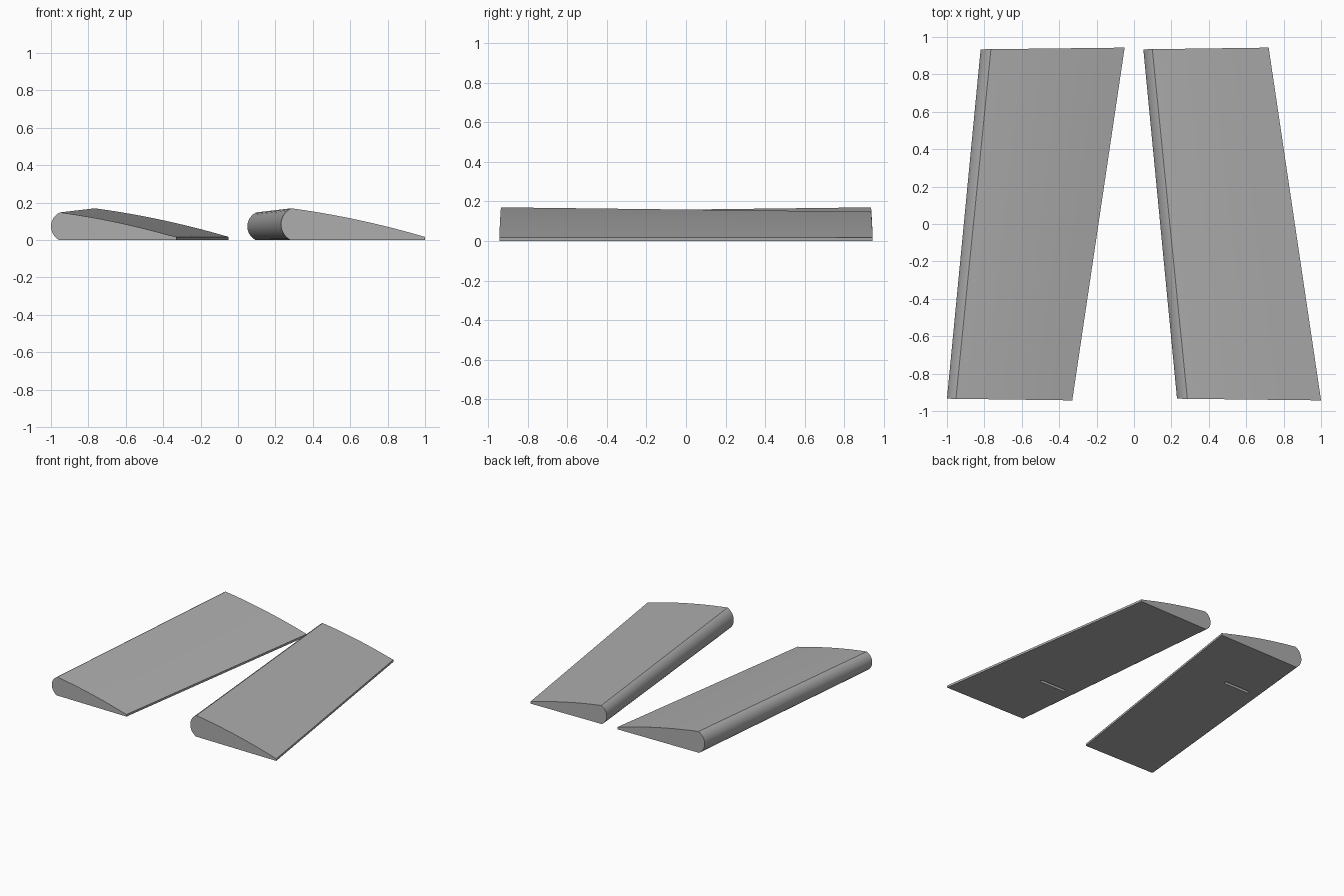
import bpy
import bmesh
import math

if "Cube" in bpy.data.objects:
    bpy.data.objects.remove(bpy.data.objects["Cube"])

grey = bpy.data.materials.new("mid grey")
grey.diffuse_color = (0.42, 0.42, 0.42, 1)
grey.use_nodes = True
grey.node_tree.nodes["Principled BSDF"].inputs["Base Color"].default_value = grey.diffuse_color

CHORD, TIP_CHORD, HEIGHT = 0.77, 0.67, 0.172
HALF_SPAN = 0.94
RADIUS, CENTRE_Z = 0.0947, 0.084
TAIL = 0.017


def profile():
    """Flat-bottomed section: round nose, gently arched top, blunt tail."""
    a0 = math.asin(CENTRE_Z / RADIUS)
    a1 = math.asin((HEIGHT - 0.002 - CENTRE_Z) / RADIUS)
    pts = []
    for i in range(17):                                  # nose arc, bottom to top
        a = -a0 + (a0 + a1) * i / 16
        pts.append((RADIUS - RADIUS * math.cos(a), CENTRE_Z + RADIUS * math.sin(a)))
    x0, z0 = pts[-1]
    for i in range(1, 13):                               # arched top
        t = i / 12
        pts.append((x0 + (CHORD - x0) * t,
                    z0 + (TAIL - z0) * t + 0.056 * t * (1 - t)))
    pts.append((CHORD, 0))
    return pts


def wing(name, large_x, small_x, large_y):
    """Loft from the large root section to the scaled tip section."""
    bm = bmesh.new()
    rings = []
    for x, scale, side in ((large_x, 1, large_y), (small_x, TIP_CHORD / CHORD, -large_y)):
        ring = []
        for px, pz in profile():
            y = side * (HALF_SPAN - 0.006 + 0.009 * px / CHORD)
            z = TAIL if abs(pz - TAIL) < 1e-6 and px > 0.7 else pz * scale
            ring.append(bm.verts.new((x + px * scale, y, z)))
        rings.append(ring)
    n = len(rings[0])
    for i in range(n):
        j = (i + 1) % n
        bm.faces.new((rings[0][i], rings[0][j], rings[1][j], rings[1][i]))
    bm.faces.new(rings[0])
    bm.faces.new(rings[1])
    bmesh.ops.recalc_face_normals(bm, faces=bm.faces)
    mesh = bpy.data.meshes.new(name)
    bm.to_mesh(mesh)
    bm.free()
    mesh.materials.append(grey)
    obj = bpy.data.objects.new(name, mesh)
    bpy.context.collection.objects.link(obj)
    return obj


def cut_slot(target, x, y):
    """Narrow slot recessed into the underside."""
    bpy.ops.mesh.primitive_cube_add(size=1, location=(x, y, 0))
    cutter = bpy.context.object
    cutter.name = target.name + "_slot_cutter"
    cutter.scale = (0.23, 0.025, 0.1)
    cutter.data.materials.append(grey)
    mod = target.modifiers.new("slot", 'BOOLEAN')
    mod.object = cutter
    mod.operation = 'DIFFERENCE'
    mod.solver = 'EXACT'
    bpy.context.view_layer.objects.active = target
    bpy.ops.object.modifier_apply(modifier="slot")
    bpy.data.objects.remove(cutter, do_unlink=True)


# Left wing has its large end at the back, right wing at the front
for name, large_x, small_x, side, slot_x in (
        ("left_wing", -0.82, -1.0, 1, -0.63),
        ("right_wing", 0.23, 0.05, -1, 0.42)):
    obj = wing(name, large_x, small_x, side)
    cut_slot(obj, slot_x, side * 0.425)
    bpy.ops.object.select_all(action='DESELECT')
    obj.select_set(True)
    bpy.context.view_layer.objects.active = obj
    bpy.ops.object.shade_smooth_by_angle(angle=math.radians(20))
